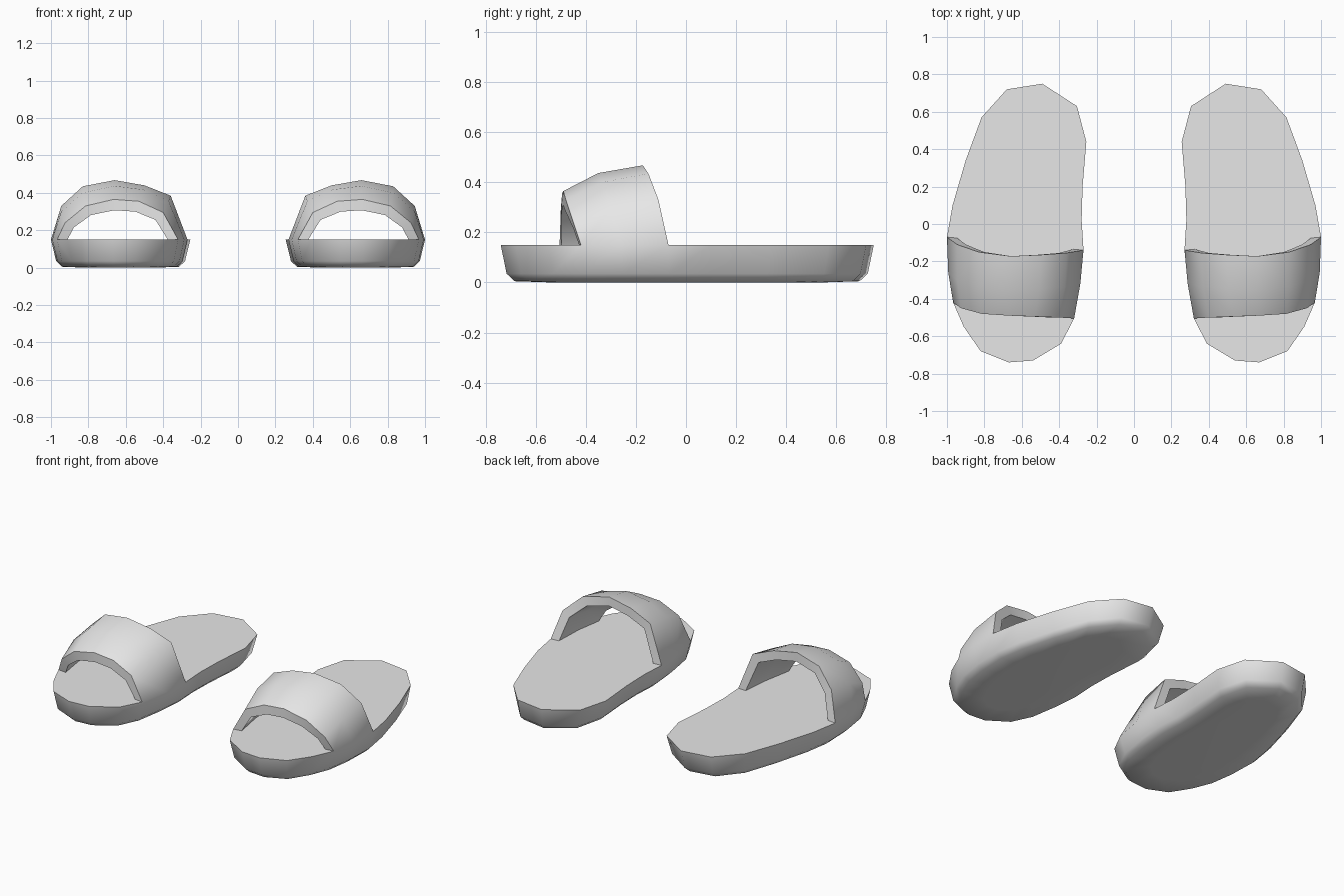
import bpy, bmesh, math

if "Cube" in bpy.data.objects:
    bpy.data.objects.remove(bpy.data.objects["Cube"])

TOP = 0.15  # height of the footbed

grey = bpy.data.materials.new("plain grey")
grey.diffuse_color = (0.8, 0.8, 0.8, 1)
grey.use_nodes = True
grey.node_tree.nodes["Principled BSDF"].inputs["Base Color"].default_value = grey.diffuse_color

# Footbed outline in front of and behind the strap
TOE = [(0.91, -0.55), (0.82, -0.68), (0.67, -0.74), (0.54, -0.73), (0.39, -0.64)]
HEEL = [(0.28, 0.02), (0.275, 0.20), (0.255, 0.44), (0.305, 0.63), (0.49, 0.75),
        (0.68, 0.72), (0.815, 0.57), (0.90, 0.34), (0.97, 0.10)]

# Strap arches from the outer side of the foot to the inner side: x, y, z
ARCHES = [
    [(0.967, -0.42, 0.15), (0.925, -0.45, 0.24), (0.815, -0.48, 0.33), (0.665, -0.49, 0.365),
     (0.53, -0.495, 0.355), (0.40, -0.50, 0.295), (0.32, -0.505, 0.15)],
    [(0.993, -0.26, 0.15), (0.945, -0.30, 0.30), (0.83, -0.335, 0.40), (0.66, -0.35, 0.437),
     (0.505, -0.345, 0.417), (0.37, -0.335, 0.355), (0.287, -0.32, 0.15)],
    [(1.0, -0.07, 0.15), (0.945, -0.11, 0.33), (0.83, -0.15, 0.435), (0.66, -0.172, 0.468),
     (0.50, -0.165, 0.44), (0.36, -0.155, 0.385), (0.27, -0.14, 0.15)],
]


def inner_arch(arch):
    """Shrink an arch towards its base to give the strap thickness."""
    (x0, y0, _), (x1, y1, _) = arch[0], arch[-1]
    cx, half = (x0 + x1) / 2, (x0 - x1) / 2
    peak = max(p[2] for p in arch) - TOP
    sx, sz = 1 - 0.055 / half, 1 - 0.058 / peak
    result = []
    for x, y, z in arch:
        nx = cx + (x - cx) * sx
        # keep the feet of the arch on the straight line across the footbed
        ny = y0 + (y1 - y0) * (x0 - nx) / (x0 - x1) if z == TOP else y
        result.append((nx, ny, TOP + (z - TOP) * sz))
    return result


def make_slipper(name, side):
    bm = bmesh.new()

    def verts(points):
        return [bm.verts.new((side * x, y, z)) for x, y, z in points]

    def strip(a, b, closed=False):
        n = len(a)
        for i in range(n if closed else n - 1):
            j = (i + 1) % n
            bm.faces.new((a[i], a[j], b[j], b[i]))

    # Strap: outside, inside, two rims
    outer = [verts(a) for a in ARCHES]
    inner = [verts(inner_arch(a)) for a in ARCHES]
    for k in range(2):
        strip(outer[k], outer[k + 1])
        strip(inner[k], inner[k + 1])
        # Footbed under the strap
        bm.faces.new((inner[k][0], inner[k][-1], inner[k + 1][-1], inner[k + 1][0]))
    strip(outer[0], inner[0])
    strip(outer[2], inner[2])

    # Footbed at the toe and the heel
    toe = verts([(x, y, TOP) for x, y in TOE])
    heel = verts([(x, y, TOP) for x, y in HEEL])
    f, m, b = outer
    bm.faces.new([f[0]] + toe + [f[-1], inner[0][-1], inner[0][0]])
    bm.faces.new([b[-1]] + heel + [b[0], inner[2][0], inner[2][-1]])

    # Sole wall tapering down to a rounded bottom edge
    ring = [f[0]] + toe + [f[-1], m[-1], b[-1]] + heel + [b[0], m[0]]
    base = [v.co.copy() for v in ring]
    cx = side * 0.63
    for sx, sy, z in ((0.925, 0.968, 0.035), (0.84, 0.925, 0.005)):
        lower = [bm.verts.new((cx + (c.x - cx) * sx, c.y * sy, z)) for c in base]
        strip(ring, lower, True)
        ring = lower
    # Slightly domed underside
    centre = [bm.verts.new((cx + (c.x - cx) * 0.5, c.y * 0.72, 0.0)) for c in base]
    strip(ring, centre, True)
    bm.faces.new(centre)

    bmesh.ops.recalc_face_normals(bm, faces=bm.faces[:])
    mesh = bpy.data.meshes.new(name)
    bm.to_mesh(mesh)
    bm.free()
    mesh.materials.append(grey)
    obj = bpy.data.objects.new(name, mesh)
    bpy.context.collection.objects.link(obj)
    bpy.ops.object.select_all(action='DESELECT')
    obj.select_set(True)
    bpy.context.view_layer.objects.active = obj
    bpy.ops.object.shade_smooth_by_angle(angle=math.radians(52))


make_slipper("left_slipper", 1)
make_slipper("right_slipper", -1)
